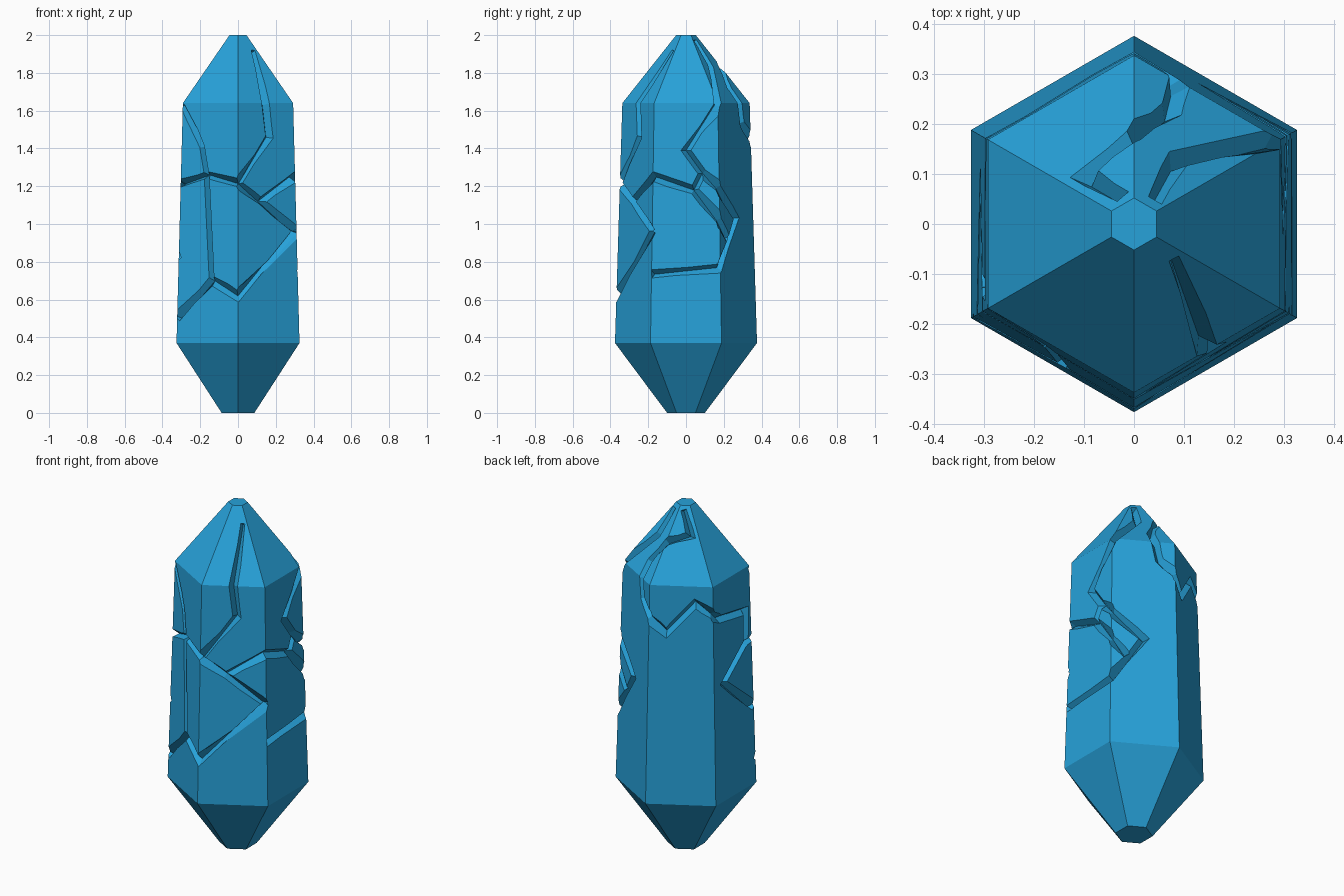
import bpy, bmesh, math
from mathutils import Vector

if "Cube" in bpy.data.objects:
    bpy.data.objects.remove(bpy.data.objects["Cube"])

PROFILE = [(0, 0.10), (0.37, 0.376), (1.64, 0.337), (2.0, 0.052)]   # z, corner radius


def corner(k, r, z):
    a = math.radians(-90 + 60 * k)
    return Vector((r * math.cos(a), r * math.sin(a), z))


def surf(u, z):
    """Point on the crystal: u counts corners round the hexagon from the front."""
    for (z0, r0), (z1, r1) in zip(PROFILE, PROFILE[1:]):
        if z <= z1 or z1 == 2.0:
            r = r0 + (r1 - r0) * (z - z0) / (z1 - z0)
            break
    k = math.floor(u)
    return corner(k, r, z).lerp(corner(k + 1, r, z), u - k)


def normal(u, z):
    du = surf(u + 0.02, z) - surf(u - 0.02, z)
    dz = surf(u, z + 0.008) - surf(u, z - 0.008)
    return du.cross(dz).normalized()


def link(name, bm):
    bmesh.ops.recalc_face_normals(bm, faces=bm.faces)
    me = bpy.data.meshes.new(name)
    bm.to_mesh(me)
    bm.free()
    ob = bpy.data.objects.new(name, me)
    bpy.context.collection.objects.link(ob)
    return ob


def loft(name, rings):
    bm = bmesh.new()
    vs = [[bm.verts.new(p) for p in ring] for ring in rings]
    n = len(vs[0])
    for a, b in zip(vs, vs[1:]):
        for i in range(n):
            j = (i + 1) % n
            bm.faces.new((a[i], a[j], b[j], b[i]))
    bm.faces.new(vs[0][::-1])
    bm.faces.new(vs[-1])
    return link(name, bm)


def crack_cutter(path, w, d=0.036, h=0.02, taper=1.0):
    """V-shaped strip following the surface along the (u, z) path."""
    full = [path[0]]
    for (u0, z0), (u1, z1) in zip(path, path[1:]):
        lo, hi = sorted((u0, u1))
        cuts = [k for k in range(math.floor(lo), math.ceil(hi) + 1)
                if lo + 0.02 < k < hi - 0.02]
        for k in sorted(cuts, reverse=u1 < u0):
            full.append((k, z0 + (z1 - z0) * (k - u0) / (u1 - u0)))
        full.append((u1, z1))
    pts = [surf(*p) for p in full]
    rings = []
    for i, p in enumerate(pts):
        n = normal(*full[i])
        a = (p - pts[i - 1]).normalized() if i else None
        b = (pts[i + 1] - p).normalized() if i < len(pts) - 1 else None
        t = ((a or b) + (b or a)).normalized()
        mitre = min(1.5, 1 / max(0.3, t.dot(a or b)))
        s = n.cross(t).normalized()
        ww = w * mitre * (taper if i == 0 else 1) * (1 + h / d)
        rings.append([p + n * h + s * ww, p + n * h - s * ww, p - n * d])
    return loft("crack_cutter", rings)


# Crystal body
body = loft("crystal", [[corner(k, r, z) for k in range(6)] for z, r in PROFILE])
mat = bpy.data.materials.new("crystal_blue")
mat.diffuse_color = (0.02, 0.36, 0.70, 1)
mat.use_nodes = True
mat.node_tree.nodes["Principled BSDF"].inputs["Base Color"].default_value = mat.diffuse_color
body.data.materials.append(mat)

# Cracks: path, half width, start taper
CRACKS = [
    ([(0.80, 1.92), (0.50, 1.64), (0.56, 1.46), (0.0, 1.21)], 0.022, 0.5),
    ([(5.0, 1.63), (5.36, 1.41), (5.45, 1.26)], 0.014, 0.7),
    ([(4.85, 1.20), (5.45, 1.26), (6.0, 1.215), (6.40, 1.12), (7.0, 0.96)], 0.018, 1),
    ([(5.45, 1.26), (5.56, 0.70)], 0.015, 1),
    ([(5.0, 0.50), (5.56, 0.70), (6.0, 0.62), (7.0, 0.965)], 0.024, 1),
    ([(0.40, 1.12), (1.0, 1.25), (1.62, 1.18), (2.24, 0.92)], 0.022, 1),
    ([(2.32, 1.975), (2.44, 1.836), (2.0, 1.63), (1.50, 1.39), (1.75, 1.27),
      (2.5, 1.03), (2.0, 0.77), (1.0, 0.735)], 0.022, 0.7),
    ([(1.75, 1.27), (1.62, 1.18)], 0.02, 1),
    ([(3.38, 1.98), (3.73, 1.867), (3.0, 1.835), (2.68, 1.72), (2.69, 1.64),
      (2.75, 1.53), (3.27, 1.365), (3.72, 1.54), (4.2, 1.43), (4.88, 1.39),
      (4.85, 1.21), (4.25, 1.05), (5.0, 0.81)], 0.022, 0.7),
]
cutters = []
for path, w, taper in CRACKS:
    c = crack_cutter(path, w, taper=taper)
    c.hide_render = True
    cutters.append(c)
    m = body.modifiers.new("crack", 'BOOLEAN')
    m.operation, m.solver, m.object, m.use_self = 'DIFFERENCE', 'EXACT', c, True

# Bake the cracks and drop the cutters
dg = bpy.context.evaluated_depsgraph_get()
baked = bpy.data.meshes.new_from_object(body.evaluated_get(dg))
body.modifiers.clear()
body.data = baked
for c in cutters:
    bpy.data.objects.remove(c)
